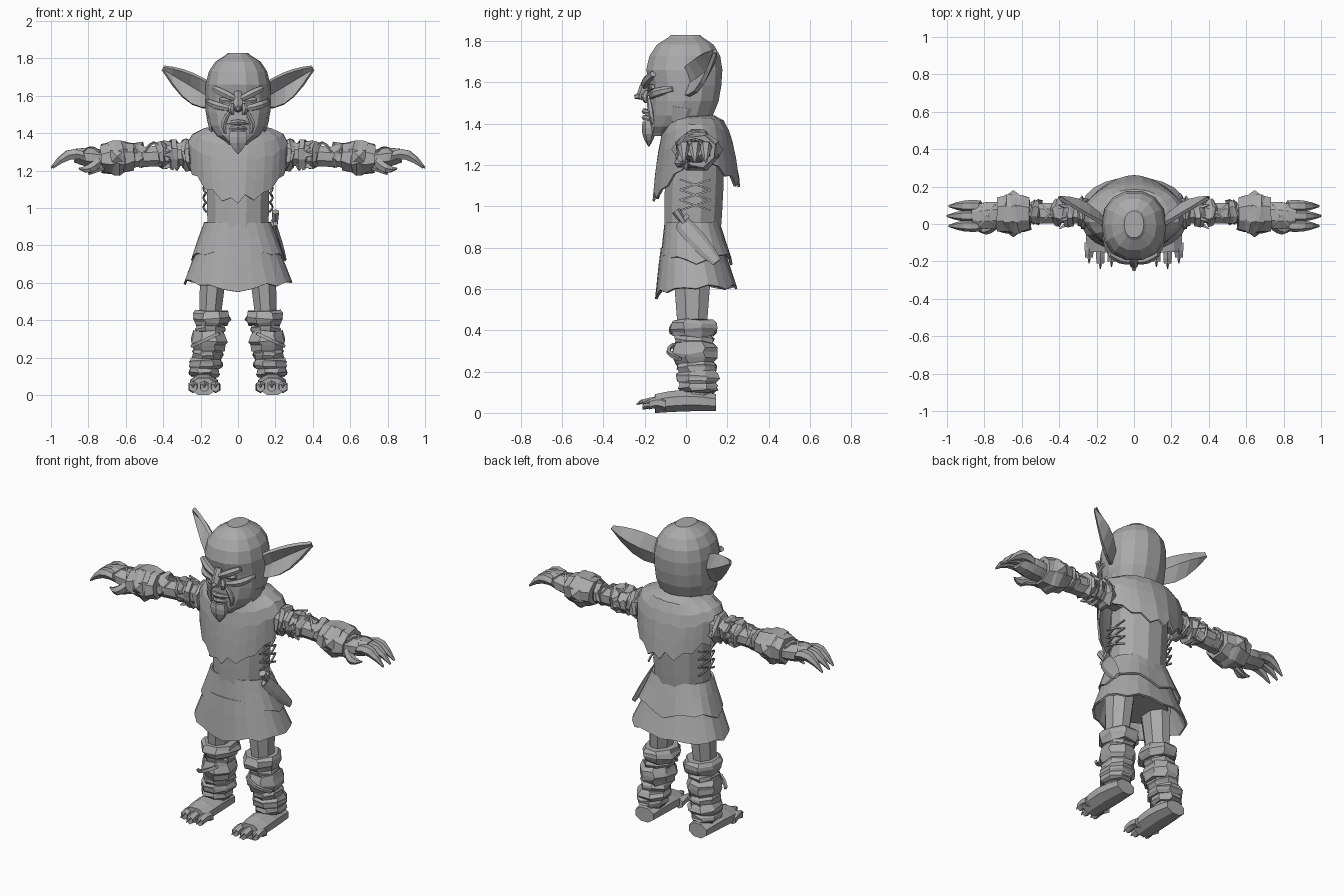
import bpy, math, random
from mathutils import Vector

random.seed(4)
if "Cube" in bpy.data.objects:
    bpy.data.objects.remove(bpy.data.objects["Cube"])

shade = (.4, .4, .4, 1)
grey = bpy.data.materials.new("plain grey")
grey.use_nodes = True
grey.diffuse_color = shade
grey.node_tree.nodes["Principled BSDF"].inputs["Base Color"].default_value = shade


def wave(t):
    """Rises from zero to one and back along a part."""
    return math.sin(math.pi * t)


def jitter(size):
    return random.uniform(-size, size)


def make(name, verts, faces, mirror=False, thick=0):
    mesh = bpy.data.meshes.new(name)
    mesh.from_pydata(verts, [], faces)
    mesh.materials.append(grey)
    part = bpy.data.objects.new(name, mesh)
    bpy.context.collection.objects.link(part)
    if thick:
        part.modifiers.new("thickness", "SOLIDIFY").thickness = thick
    if mirror:
        part.modifiers.new("mirror", "MIRROR")


def skin(name, rings, mirror=False, caps=True, thick=0):
    """Join rings of points into a surface."""
    n = len(rings[0])
    verts = [point for ring in rings for point in ring]
    faces = []
    for low in range(0, len(verts) - n, n):
        for i in range(n):
            j = (i + 1) % n
            faces.append((low + i, low + j, low + n + j, low + n + i))
    if caps:
        faces.append(tuple(reversed(range(n))))
        faces.append(tuple(range(len(verts) - n, len(verts))))
    make(name, verts, faces, mirror, thick)


def limb(name, start, end, wide, deep=None, taper=1, swell=0, bend=(0, 0, 0),
         sides=6, steps=4, mirror=True, rough=0):
    """Loft from start to end, with tapered, swelling radius and a bowed axis."""
    start, end, bend = Vector(start), Vector(end), Vector(bend)
    deep = deep or wide
    line = (end - start).normalized()
    lengthwise = abs(line.y) > .8
    up = Vector((0, 0, 1)) if lengthwise else Vector((0, 1, 0))
    across = line.cross(up).normalized()
    other = line.cross(across)
    rings = []
    for k in range(steps + 1):
        t = k / steps
        size = 1 + (taper - 1) * t + swell * wave(t)
        centre = start.lerp(end, t) + bend * wave(t)
        ring = []
        for i in range(sides):
            a = math.tau * (i + .5) / sides
            noise = Vector((jitter(rough), jitter(rough), jitter(rough)))
            ring.append(centre + noise + across * wide * size * math.cos(a)
                        + other * deep * size * math.sin(a))
        rings.append(ring)
    skin(name, rings, mirror)


def band(name, start, end, wide, deep, rough=.008):
    """A bulging strip of cloth or hide wound round a limb."""
    limb(name, start, end, wide * .85, deep * .85, swell=.2, sides=8, rough=rough)


def oval(height, front, back, half, sides, power=1):
    """Level ring; height is a function of the direction, squareness set by power."""
    ring = []
    for i in range(sides):
        a = math.tau * i / sides
        c, s = [math.copysign(abs(v) ** power, v) for v in (math.cos(a), math.sin(a))]
        y = (front + back) / 2 + (back - front) / 2 * s
        ring.append(Vector((half * c, y, height(a))))
    return ring


# Torso and neck
limb("torso", (0, .03, .84), (0, .05, 1.38), .165, .14, swell=.05, sides=12, mirror=False)
limb("neck", (0, .06, 1.35), (0, .03, 1.48), .1, .08, mirror=False)

# Head: round cranium, sloping nape, upright face below the brow
rings = []
for k in range(11):
    t = (1 - math.cos(math.pi * k / 10)) / 2
    fullness = max(.3, (1 - abs(2 * t - 1) ** 3) ** .5)
    front = -.18 if t < .55 else -.02 - .18 * fullness
    back = .02 + .17 * fullness - .06 * (1 - t) ** 2
    rings.append(oval(lambda a: 1.34 + .49 * t, front, back, .175 * fullness, 14, .9))
skin("head", rings)

# Face
limb("brow", (.01, -.2, 1.58), (.13, -.16, 1.64), .015, swell=.5, bend=(0, -.01, 0))
limb("eye", (.03, -.17, 1.57), (.1, -.16, 1.58), .01, swell=.8)
limb("nose_bridge", (0, -.18, 1.62), (0, -.22, 1.52), .02, swell=.4, mirror=False)
limb("nose_tip", (0, -.19, 1.54), (0, -.25, 1.53), .03, taper=.3, mirror=False)
limb("nostril", (.03, -.19, 1.56), (.03, -.19, 1.5), .01, swell=.7, bend=(.01, -.01, 0))
limb("cheekbone", (.04, -.17, 1.53), (.16, -.06, 1.57), .015, swell=.5, bend=(.02, -.03, 0))
limb("smile_fold", (.04, -.18, 1.52), (.07, -.16, 1.4), .01, swell=.5, bend=(.02, 0, 0))
for lip, z, half in (("upper_lip", 1.45, .06), ("lower_lip", 1.42, .05)):
    limb(lip, (-half, -.16, z), (half, -.16, z), .01, swell=.5, bend=(0, -.04, .01), mirror=False)
limb("beard", (0, -.18, 1.41), (0, -.18, 1.29), .05, .03, taper=.1, swell=.5, mirror=False)
limb("jaw_whisker", (.15, -.02, 1.48), (.13, -.04, 1.34), .02, .06, taper=.2)

# Ears: cupped leaves with a set-back middle line
verts, faces, steps = [], [], 5
for k in range(steps + 1):
    t = k / steps
    spine = Vector((.15, -.02, 1.6)).lerp(Vector((.4, .13, 1.75)), t)
    breadth = .06 * (1 - t * t) + .002
    lobe = breadth + .05 * wave(t)
    verts += [spine + Vector((0, 0, breadth)),
              spine + Vector((0, .04 * wave(t), -.01)) + Vector((0, .02 * (1 - t), 0)),
              spine - Vector((0, 0, lobe))]
for low in range(0, steps * 3, 3):
    for i in (low, low + 1):
        faces.append((i, i + 1, i + 4, i + 3))
make("ear", verts, faces, mirror=True, thick=.02)


# Ragged garments
def ragged(a, size):
    """Torn hem: alternating points with uneven length."""
    side = 1 if round(a * 16 / math.pi) % 2 else -1
    return side * size + jitter(size)


def hem(a):
    """Mantle reaches low on chest and back, high over the arms."""
    s = math.sin(a)
    reach = .2 if s < 0 else .13
    return 1.25 - reach * min(1, 1.2 * abs(s) ** 1.5) + ragged(a, .015)


rings = []
for k in range(6):
    t = k / 5
    half = .1 + .16 * math.sin(math.pi / 2 * min(1, 1.6 * t))
    rings.append(oval(lambda a: 1.43 + (hem(a) - 1.43) * t ** 1.6,
                      -.05 - .1 * t ** .6, .13 + .12 * t ** .6, half, 32, .8 + .4 * t))
skin("mantle", rings, caps=False, thick=.012)


def skirt(name, top, bottom, waist, flare, dip):
    """Flared cloth; dip shapes the hem by direction."""
    rings = []
    for t in (0, .4, 1):
        half = waist + (flare - waist) * t
        depth = .6 * half + .02
        middle = .03 + .02 * t
        rings.append(oval(lambda a: top + (bottom - top) * t + t * t * (dip(a) + ragged(a, .008)),
                          middle - depth, middle + depth, half, 24, .9))
    skin(name, rings, caps=False, thick=.012)


skirt("lower_skirt", .8, .6, .2, .28, lambda a: -.05 * max(0, -math.sin(a)) ** 6)
skirt("upper_skirt", .92, .74, .17, .24, lambda a: -.02 * math.cos(4 * a))
limb("skirt_lining", (0, .03, .88), (0, .04, .66), .15, .12, taper=1.2, sides=12, mirror=False)

# Crossed laces on both flanks
for k in range(3):
    z = .98 + k * .05
    for y in (-.03, .12):
        limb("side_lace", (.17, y, z), (.17, .09 - y, z + .05), .006, bend=(.015, 0, 0), sides=4)

# Sheathed knife on the left hip
limb("sheath", (.19, -.02, .92), (.25, .15, .73), .015, .04, taper=.6, swell=.3, mirror=False)
limb("knife_guard", (.2, -.04, .9), (.2, .01, .96), .015, sides=4, mirror=False)
limb("knife_handle", (.2, -.01, .92), (.2, -.05, .98), .015, taper=1.5, mirror=False)

# Legs
limb("thigh", (.13, .03, .7), (.15, .03, .4), .08, .1, taper=.75, sides=8)
limb("shin", (.15, .04, .42), (.18, .06, .05), .07, .08, taper=.9, sides=8)

# Leg wrappings, wide and narrow in turn
heights = [.45, .38, .34, .25, .2, .15, .11]
for k, (high, low) in enumerate(zip(heights, heights[1:])):
    x, y = .14 + k * .008, .035 + k * .005
    full = .105 - k * .003 if k % 2 == 0 else .085
    band("leg_wrap", (x, y, high), (x, y, low - .01), full, full + .015)
limb("leg_strap", (.1, -.06, .33), (.25, -.03, .26), .012, bend=(0, -.04, 0), sides=4)

# Feet with toes and claws
limb("foot", (.18, .145, .05), (.185, -.15, .045), .065, .045, taper=1.1, swell=.2,
     bend=(0, 0, .012), sides=8)
for k, reach in enumerate((-.2, -.21, -.18)):
    x = .12 + k * .06
    limb("toe", (x, -.1, .04), (x, reach, .04), .03, taper=.8, bend=(0, 0, .01))
    limb("toe_claw", (x, reach + .02, .05), (x, reach - .03, .04), .015, taper=.2, bend=(0, 0, .01))

# Arms
limb("upper_arm", (.13, .06, 1.3), (.4, .06, 1.28), .08, .075, taper=.75, sides=8)
limb("forearm", (.38, .06, 1.28), (.74, .05, 1.26), .06, taper=.9, sides=8)

# Arm wrappings and torn points
for k, x in enumerate((.25, .32, .38, .5)):
    full = .085 - k * .005
    band("arm_wrap", (x, .06, 1.285), (x + .05, .06, 1.28), full, full, .012)
for k in range(6):
    a = math.tau * k / 6
    out = Vector((0, math.cos(a), math.sin(a)))
    root = Vector((.34, .06, 1.285))
    limb("torn_cloth", root + out * .05, root + out * .085 + Vector((.06, 0, 0)),
         .03, .02, taper=.2, sides=4, steps=2)
for side in (-1, 1):
    limb("arm_lace", (.4, .055 + .05 * side, 1.3), (.5, .055 - .05 * side, 1.3), .008,
         bend=(0, 0, .05), sides=4)

# Bracers with pyramid studs
band("bracer", (.56, .055, 1.275), (.73, .05, 1.265), .09, .108)
band("bracer_cuff", (.6, .055, 1.275), (.69, .05, 1.27), .1, .112)
for side in (-1, 1):
    y = .055 + .1 * side
    limb("bracer_stud", (.645, y, 1.275), (.645, y + .025 * side, 1.275), .05,
         taper=.05, sides=4, steps=1)

# Hands with three drooping fingers, thumb and strap
limb("palm", (.71, .05, 1.26), (.87, .04, 1.28), .05, .07, taper=.8, swell=.2, sides=8)
for k in range(3):
    y, tip = -.01 + k * .053, 1 - .01 * abs(k - 1)
    limb("finger", (.82, y, 1.28), (tip, y, 1.215), .03, taper=.2, swell=.4, bend=(0, 0, .035))
limb("thumb", (.74, 0, 1.25), (.85, -.02, 1.21), .03, taper=.2, swell=.3, bend=(0, -.02, -.02))
limb("curled_claw", (.72, 0, 1.22), (.8, 0, 1.18), .02, taper=.3)
for side in (-1, 1):
    limb("hand_strap", (.74, .045 - .06 * side, 1.3), (.83, .045 + .06 * side, 1.3), .007,
         bend=(0, 0, .025), sides=4)
